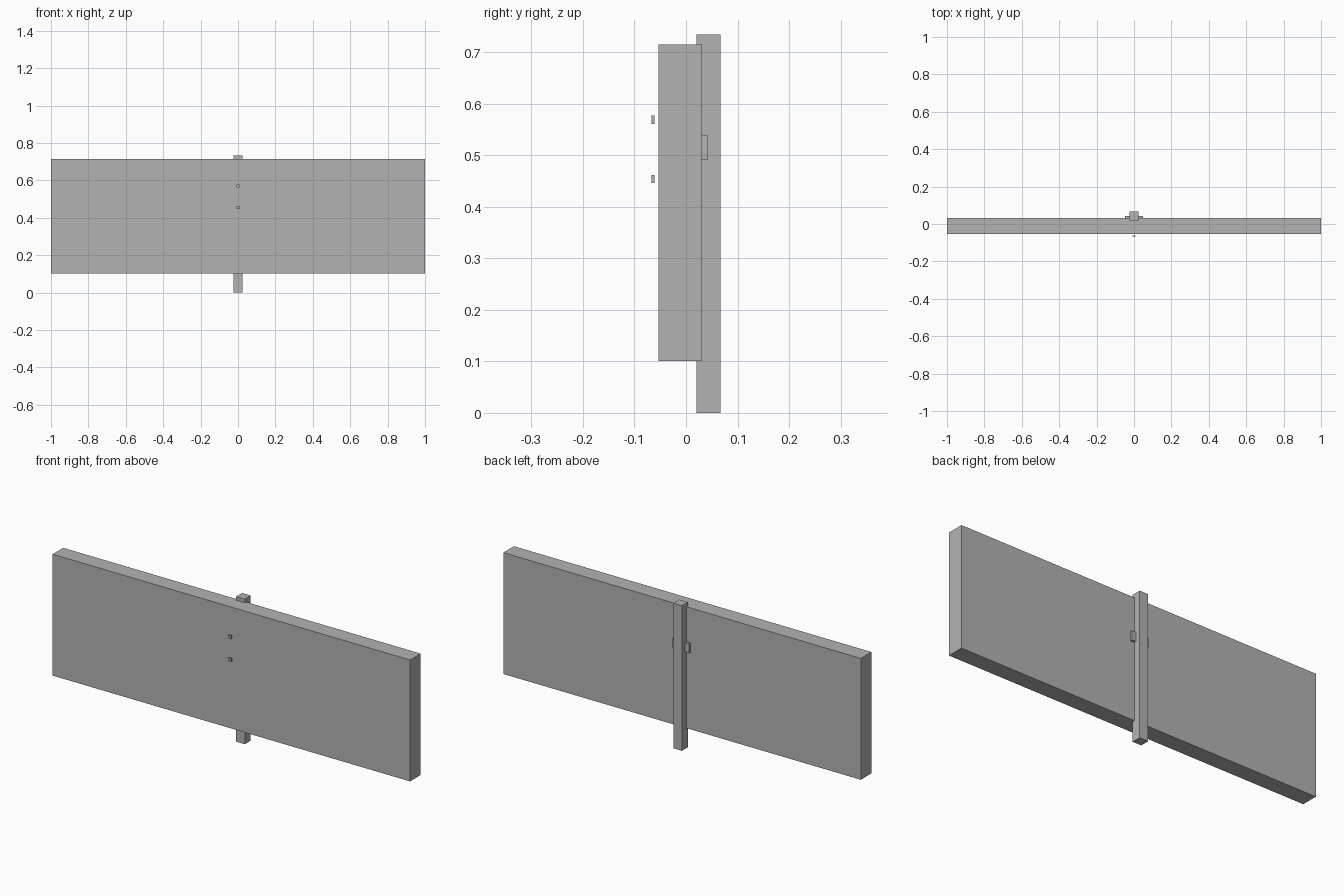
import bpy, bmesh

if "Cube" in bpy.data.objects:
    bpy.data.objects.remove(bpy.data.objects["Cube"])

# One neutral grey for the whole model
grey = bpy.data.materials.new("neutral_grey")
grey.diffuse_color = (0.45, 0.45, 0.45, 1.0)
grey.use_nodes = True
grey.node_tree.nodes["Principled BSDF"].inputs["Base Color"].default_value = grey.diffuse_color


def box(name, lo, hi):
    """Axis-aligned box from its low and high corners."""
    bm = bmesh.new()
    bmesh.ops.create_cube(bm, size=1.0)
    for v in bm.verts:
        for i in range(3):
            v.co[i] = lo[i] if v.co[i] < 0 else hi[i]
    mesh = bpy.data.meshes.new(name)
    bm.to_mesh(mesh)
    bm.free()
    mesh.materials.append(grey)
    obj = bpy.data.objects.new(name, mesh)
    bpy.context.collection.objects.link(obj)
    return obj


# Wide sign panel
box("panel", (-1.0, -0.053, 0.101), (1.0, 0.0315, 0.715))

# Square post behind the panel, let slightly into its back
box("post", (-0.024, 0.020, 0.0), (0.024, 0.067, 0.734))

# Bracket bar crossing the post on the panel's back
box("back_bracket", (-0.047, 0.0315, 0.491), (0.047, 0.042, 0.538))

# Two small bolt heads standing off the front
for label, z in (("lower", 0.454), ("upper", 0.569)):
    box(label + "_bolt_head", (-0.008, -0.067, z - 0.008), (0.008, -0.061, z + 0.008))
